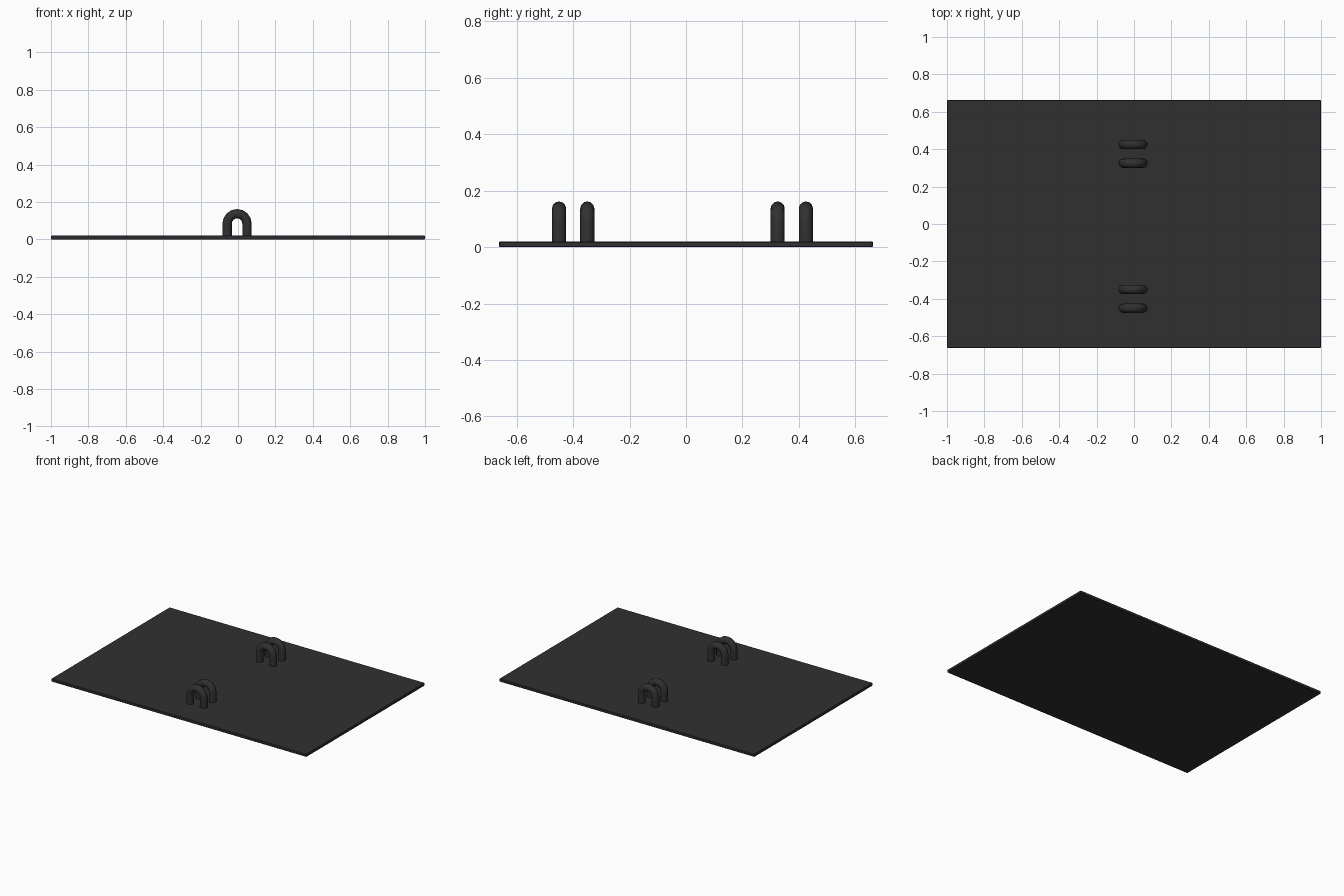
import bpy
import math

if "Cube" in bpy.data.objects:
    bpy.data.objects.remove(bpy.data.objects["Cube"])

dark = bpy.data.materials.new("dark_metal")
dark.diffuse_color = (0.03, 0.03, 0.03, 1)
dark.use_nodes = True
dark.node_tree.nodes["Principled BSDF"].inputs["Base Color"].default_value = dark.diffuse_color

# Thin base plate with slightly eased edges
bpy.ops.mesh.primitive_cube_add(size=1, location=(0, 0, 0.01))
plate = bpy.context.object
plate.name = "base_plate"
plate.scale = (2, 1.325, 0.02)
bpy.ops.object.transform_apply(location=False, rotation=False, scale=True)
bevel = plate.modifiers.new("edge_bevel", 'BEVEL')
bevel.width = 0.003
bevel.segments = 1
plate.data.materials.append(dark)


def loop(name, y, x=-0.005, radius=0.053, tube=0.025, spring=0.084, steps=8):
    """Upright U-shaped staple: two legs joined by a half-circle."""
    pts = [(x + radius, y, 0.01)]
    for i in range(steps + 1):
        a = math.pi * i / steps
        pts.append((x + radius * math.cos(a), y, spring + radius * math.sin(a)))
    pts.append((x - radius, y, 0.01))
    curve = bpy.data.curves.new(name, 'CURVE')
    curve.dimensions = '3D'
    curve.bevel_depth = tube
    curve.bevel_resolution = 4
    curve.use_fill_caps = True
    spline = curve.splines.new('POLY')
    spline.points.add(len(pts) - 1)
    for p, co in zip(spline.points, pts):
        p.co = (*co, 1)
    obj = bpy.data.objects.new(name, curve)
    bpy.context.collection.objects.link(obj)
    bpy.ops.object.select_all(action='DESELECT')
    obj.select_set(True)
    bpy.context.view_layer.objects.active = obj
    bpy.ops.object.convert(target='MESH')
    obj = bpy.context.object
    obj.data.materials.clear()
    obj.data.materials.append(dark)
    bpy.ops.object.shade_smooth_by_angle(angle=math.radians(40))


# Two pairs of loops, front and back
for side, centre in (("front", -0.4), ("back", 0.375)):
    loop(side + "_loop_outer" if side == "front" else side + "_loop_inner", centre - 0.05)
    loop(side + "_loop_inner" if side == "front" else side + "_loop_outer", centre + 0.05)
